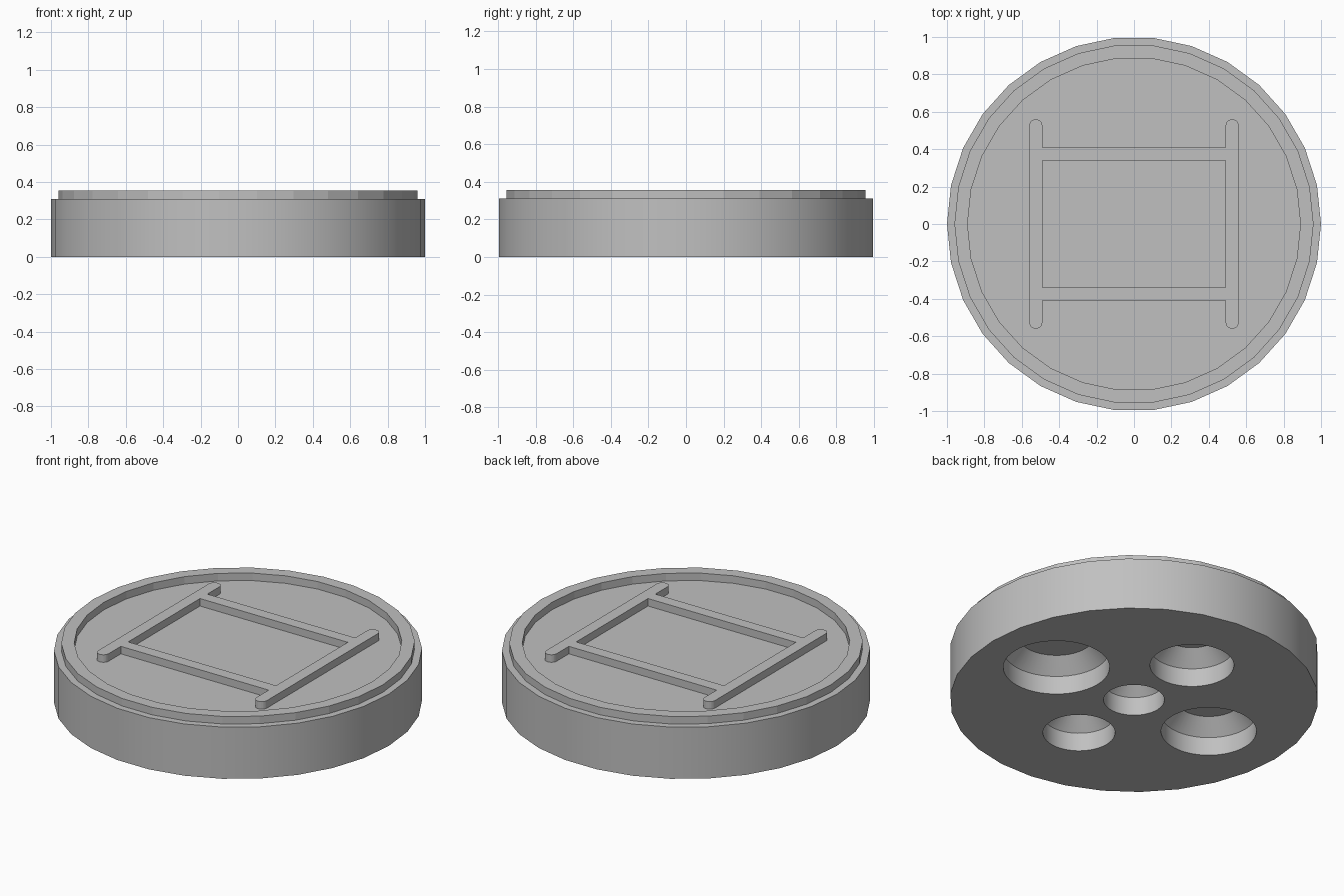
import bpy
import bmesh
from math import cos, sin, pi, radians

old = bpy.data.objects.get("Cube")
if old:
    bpy.data.objects.remove(old, do_unlink=True)

grey = bpy.data.materials.new("light_grey")
grey.use_nodes = True
GREY = (0.53, 0.53, 0.53, 1)
grey.diffuse_color = GREY
grey.node_tree.nodes["Principled BSDF"].inputs["Base Color"].default_value = GREY

FLOOR, TOP, SINK = 0.31, 0.355, 0.01


def circle(radius, sides=30):
    return [(radius * cos(2 * pi * i / sides), radius * sin(2 * pi * i / sides))
            for i in range(sides)]


def select_only(obj):
    bpy.ops.object.select_all(action="DESELECT")
    obj.select_set(True)
    bpy.context.view_layer.objects.active = obj


def plate(name, outlines, z0, z1):
    """Flat plate from closed outlines; an outline inside another is a hole."""
    curve = bpy.data.curves.new(name, "CURVE")
    curve.dimensions = "2D"
    curve.fill_mode = "BOTH"
    curve.extrude = (z1 - z0) / 2
    for points in outlines:
        spline = curve.splines.new("POLY")
        spline.points.add(len(points) - 1)
        for p, (x, y) in zip(spline.points, points):
            p.co = (x, y, 0, 1)
        spline.use_cyclic_u = True
    obj = bpy.data.objects.new(name, curve)
    bpy.context.collection.objects.link(obj)
    select_only(obj)
    bpy.ops.object.convert(target="MESH")
    obj = bpy.context.view_layer.objects.active
    bm = bmesh.new()
    bm.from_mesh(obj.data)
    bmesh.ops.translate(bm, verts=bm.verts, vec=(0, 0, (z0 + z1) / 2))
    bmesh.ops.remove_doubles(bm, verts=bm.verts, dist=0.0001)
    bmesh.ops.recalc_face_normals(bm, faces=bm.faces)
    for f in bm.faces:
        f.smooth = False
    bm.to_mesh(obj.data)
    bm.free()
    obj.data.materials.clear()
    obj.data.materials.append(grey)
    return obj


def lathe(name, profile, sides, x=0, y=0):
    """Closed solid from (radius, height) rings, bottom to top."""
    bm = bmesh.new()
    rings = [[bm.verts.new((x + px, y + py, z)) for px, py in circle(r, sides)]
             for r, z in profile]
    for low, high in zip(rings, rings[1:]):
        for i in range(sides):
            j = (i + 1) % sides
            bm.faces.new((low[i], low[j], high[j], high[i]))
    bm.faces.new(rings[0][::-1])
    bm.faces.new(rings[-1])
    mesh = bpy.data.meshes.new(name)
    bm.to_mesh(mesh)
    bm.free()
    mesh.materials.append(grey)
    obj = bpy.data.objects.new(name, mesh)
    bpy.context.collection.objects.link(obj)
    return obj


# Round base
base = lathe("base", [(1, 0), (1, FLOOR)], 30)

# Five sockets in the underside: straight wall, then a sloped shoulder
STRAIGHT, SHOULDER = 0.11, 0.084
for x, y, r in [(0.55, 0, 0.289), (-0.53, 0, 0.259), (0, 0.49, 0.228),
                (0, -0.465, 0.196), (0, 0, 0.165)]:
    cutter = lathe("socket_cutter", [(r, -0.1), (r, STRAIGHT),
                   (r - SHOULDER, STRAIGHT + SHOULDER)], 48, x, y)
    cutter.hide_render = True
    cut = base.modifiers.new("socket", "BOOLEAN")
    cut.operation = "DIFFERENCE"
    cut.solver = "EXACT"
    cut.object = cutter
    select_only(base)
    bpy.ops.object.modifier_apply(modifier=cut.name)
    bpy.data.objects.remove(cutter, do_unlink=True)
select_only(base)
bpy.ops.object.shade_smooth_by_angle(angle=radians(30))

# Raised faceted rim
plate("rim", [circle(0.96), circle(0.89)], FLOOR - SINK, TOP)

# Raised frame: two round-ended rails joined by two cross bars
RAIL_X, RAIL_W, RAIL_END = 0.525, 0.035, 0.525
BAR_IN, BAR_OUT = 0.34, 0.41
inner_x = RAIL_X - RAIL_W
quarter = [(inner_x, BAR_OUT)]
quarter += [(RAIL_X + RAIL_W * cos(a), RAIL_END + RAIL_W * sin(a))
            for a in [pi - pi * i / 12 for i in range(13)]]
right = quarter + [(x, -y) for x, y in reversed(quarter)]
outer = right + [(-x, -y) for x, y in right]
opening = [(inner_x, BAR_IN), (inner_x, -BAR_IN),
           (-inner_x, -BAR_IN), (-inner_x, BAR_IN)]
plate("raised_frame", [outer, opening], FLOOR - SINK, TOP)
